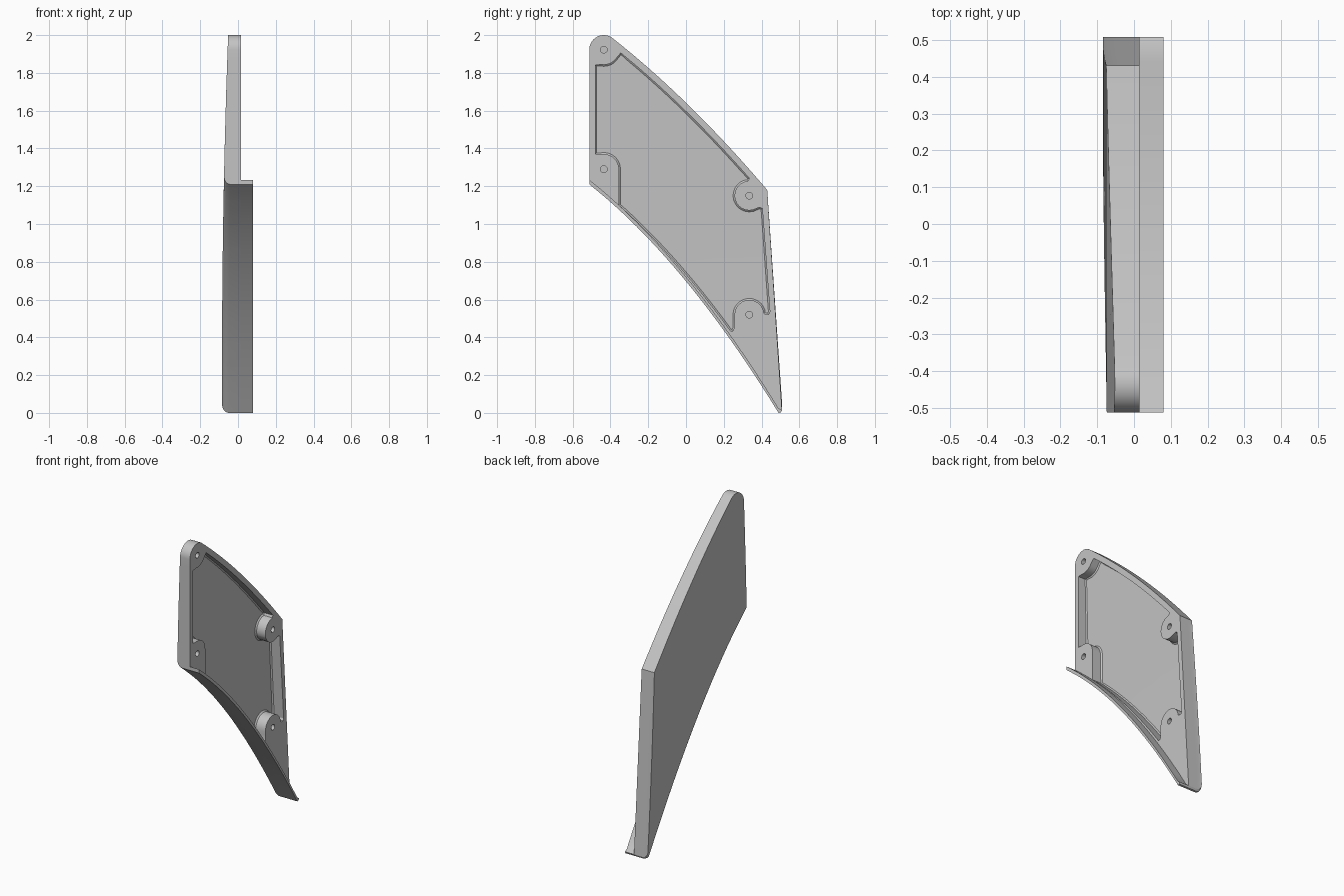
import bpy, bmesh
from math import sin, cos, radians

if "Cube" in bpy.data.objects:
    bpy.data.objects.remove(bpy.data.objects["Cube"])

grey = bpy.data.materials.new("plain grey")
grey.use_nodes = True
colour = (0.55, 0.55, 0.55, 1)
grey.diffuse_color = colour
grey.node_tree.nodes["Principled BSDF"].inputs["Base Color"].default_value = colour

RIM, BACK = 0.015, -0.08      # open rim and closed back of the panel
BOSSES = {"top": (-0.435, 1.923), "front": (-0.435, 1.29),
          "rear": (0.335, 1.15), "low": (0.335, 0.52)}


def bow(a, b, bulge, n=20):
    """Shallow parabola from a to b, raised by bulge in the middle."""
    pts = []
    for i in range(n + 1):
        t = i / n
        pts.append((a[0] + (b[0] - a[0]) * t,
                    a[1] + (b[1] - a[1]) * t + 4 * bulge * t * (1 - t)))
    return pts


def arc(centre, r, start, end, n=14):
    angles = [radians(start + (end - start) * i / n) for i in range(n + 1)]
    return [(centre[0] + r * cos(a), centre[1] + r * sin(a)) for a in angles]


def loft(name, layers, floor_round=0):
    """Join equal (y, z) outlines at several x depths into a closed solid."""
    bm = bmesh.new()
    rings = [[bm.verts.new((x, y, z)) for y, z in pts] for x, pts in layers]
    n = len(rings[0])
    for low, high in zip(rings, rings[1:]):
        for i in range(n):
            j = (i + 1) % n
            bm.faces.new((low[i], low[j], high[j], high[i]))
    base = bm.faces.new(rings[0][::-1])
    bm.faces.new(rings[-1])
    bmesh.ops.recalc_face_normals(bm, faces=bm.faces)
    if floor_round:
        bmesh.ops.inset_individual(bm, faces=[base], thickness=floor_round,
                                   depth=floor_round)
    mesh = bpy.data.meshes.new(name)
    bm.to_mesh(mesh)
    bm.free()
    mesh.materials.append(grey)
    obj = bpy.data.objects.new(name, mesh)
    bpy.context.collection.objects.link(obj)
    return obj


def activate(obj):
    bpy.ops.object.select_all(action='DESELECT')
    obj.select_set(True)
    bpy.context.view_layer.objects.active = obj


def cut(obj, cutter):
    activate(obj)
    mod = obj.modifiers.new("cut", 'BOOLEAN')
    mod.operation = 'DIFFERENCE'
    mod.solver = 'EXACT'
    mod.object = cutter
    bpy.ops.object.modifier_apply(modifier=mod.name)
    bpy.data.objects.remove(cutter)


lower = bow((-0.512, 1.21), (0.49, 0.0), 0.105)
tip = [(0.502, 0.002), (0.508, 0.014)]


def outline(lift):
    """Panel outline with its lower curved edge raised by lift."""
    return ([(y, z + lift) for y, z in lower + tip]
            + bow((0.43, 1.18), (-0.389, 1.984), 0.04)
            + arc(BOSSES["top"], 0.077, 60, 180))


# Panel body, rounded along the lower back edge
layers = []
for i in range(7):
    a = radians(90 * i / 6)
    layers.append((BACK + 0.035 * (1 - cos(a)), outline(0.045 * (1 - sin(a)))))
layers.append((RIM, outline(0)))
panel = loft("panel", layers)

# Pocket that leaves a rim and four screw bosses
pocket = ([(-0.48, 1.37), (-0.48, 1.842)]
          + arc(BOSSES["top"], 0.08, 262, 318)
          + bow((-0.345, 1.905), (0.335, 1.242), 0.027)
          + arc(BOSSES["rear"], 0.078, 95, 300)
          + [(0.39, 1.088), (0.404, 1.082), (0.444, 0.535), (0.437, 0.522), (0.42, 0.522)]
          + arc(BOSSES["low"], 0.078, 5, 180)
          + [(0.256, 0.45), (0.247, 0.432), (0.236, 0.434)]
          + bow((0.23, 0.442), (-0.355, 1.10), 0.035)
          + arc(BOSSES["front"], 0.08, 0, 90))
cut(panel, loft("pocket_cutter", [(BACK + 0.03, pocket), (0.1, pocket)], 0.008))

# Screw holes
for label, centre in BOSSES.items():
    ring = arc(centre, 0.018, 0, 345, 23)
    cut(panel, loft(label + "_hole_cutter", [(-0.035, ring), (0.1, ring)]))

# Gentle curve of the back face, thinner towards the top
bm = bmesh.new()
bm.from_mesh(panel.data)
bmesh.ops.triangulate(bm, faces=bm.faces)
for i in range(1, 16):
    bmesh.ops.bisect_plane(bm, geom=bm.verts[:] + bm.edges[:] + bm.faces[:],
                           plane_co=(0, 0, i / 8), plane_no=(0, 0, 1))
for v in bm.verts:
    z = v.co.z
    shift = -0.004 - 0.0053 * z + 0.0106 * z * z
    v.co.x += shift * (RIM - v.co.x) / (RIM - BACK)
bm.to_mesh(panel.data)
bm.free()

# Thin flange standing out from the lower edge
flange = lower + tip + [(y, z + 0.024) for y, z in reversed(lower)]
lip = loft("lower_lip", [(RIM, flange), (0.08, flange)])

for obj in (panel, lip):
    activate(obj)
    bpy.ops.object.shade_smooth_by_angle(angle=radians(30))
